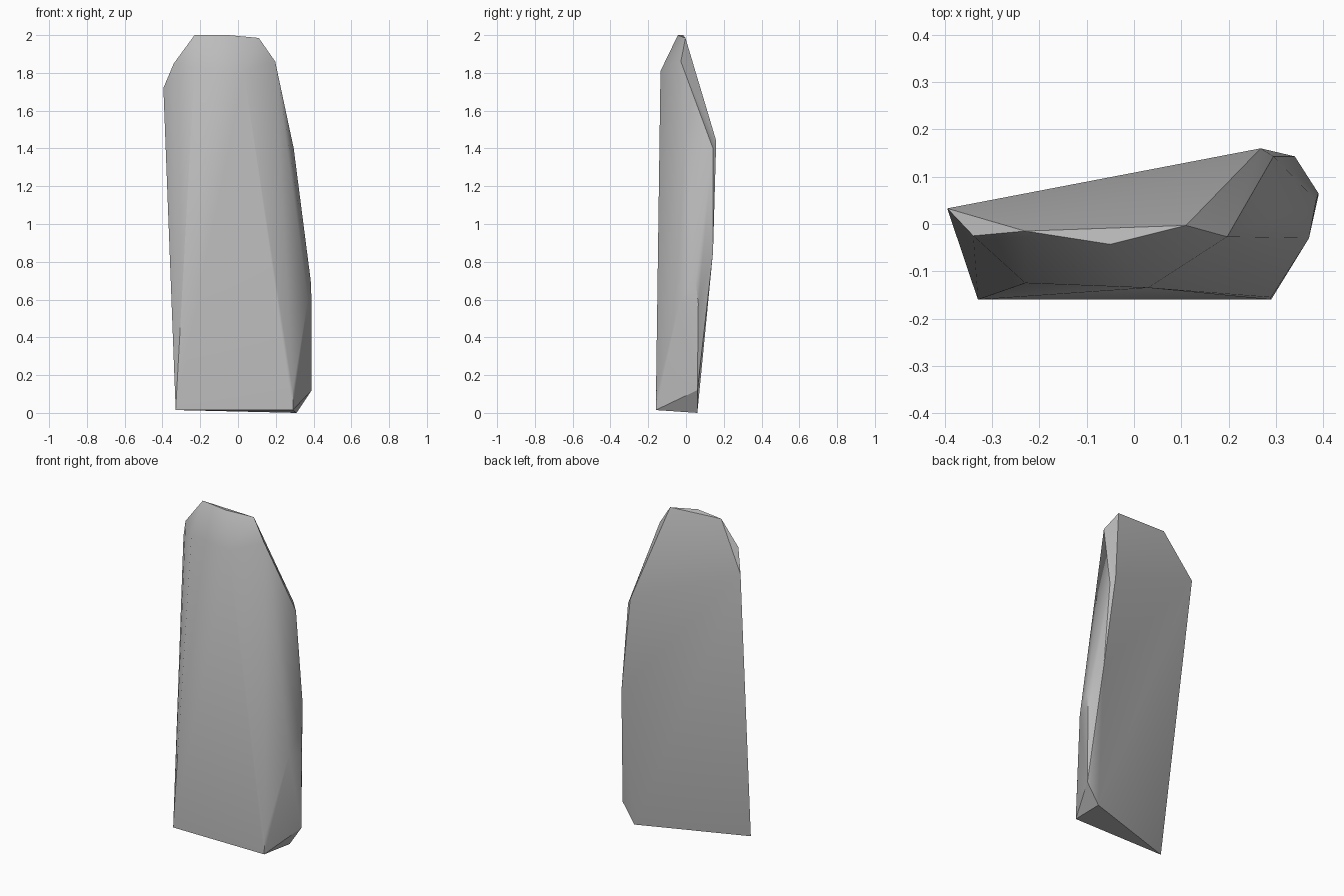
import bpy
import bmesh
import math

cube = bpy.data.objects.get("Cube")
if cube:
    bpy.data.objects.remove(cube, do_unlink=True)


def make_material(name, color):
    material = bpy.data.materials.new(name)
    material.use_nodes = True
    material.diffuse_color = color
    material.node_tree.nodes["Principled BSDF"].inputs["Base Color"].default_value = color
    return material


def make_hull(name, corner_groups, material):
    """Wrap the corner points in a convex, chiselled solid."""
    mesh = bpy.data.meshes.new(name)
    bm = bmesh.new()
    for group in corner_groups:
        for corner in group:
            bm.verts.new(corner)
    result = bmesh.ops.convex_hull(bm, input=bm.verts[:])
    unused = {g for g in result["geom_interior"] + result["geom_unused"]
              if isinstance(g, bmesh.types.BMVert)}
    bmesh.ops.delete(bm, geom=list(unused), context="VERTS")
    bmesh.ops.recalc_face_normals(bm, faces=bm.faces[:])
    bm.to_mesh(mesh)
    bm.free()
    mesh.materials.append(material)
    obj = bpy.data.objects.new(name, mesh)
    bpy.context.collection.objects.link(obj)
    return obj


# Wedge-shaped foot with a chipped corner
foot = [(-.33, -.16, .015), (.29, -.16, .015), (.31, .06, 0),
        (.39, .06, .12), (.29, -.155, .12)]

# Rounded right flank, leaning inward as it rises
flank = [(.39, .065, .58), (.385, .05, .7), (.37, -.03, .6),
         (.34, .143, .85), (.295, .143, 1.4), (.268, .16, 1.44)]

# Shoulders where the front face breaks toward the crown
shoulders = [(-.395, .033, 1.72), (-.34, -.025, 1.85), (-.23, -.125, 1.83),
             (.03, -.135, 1.81), (.197, -.027, 1.86)]

# Narrow crown
crown = [(-.23, -.015, 2), (-.05, -.043, 2), (.11, -.003, 1.985)]

stone_gray = make_material("stone gray", (.5, .5, .5, 1))
stone = make_hull("standing_stone", [foot, flank, shoulders, crown], stone_gray)

# Soften shallow facets, keep the chiselled edges crisp
bpy.ops.object.select_all(action="DESELECT")
stone.select_set(True)
bpy.context.view_layer.objects.active = stone
bpy.ops.object.shade_smooth_by_angle(angle=math.radians(30))
